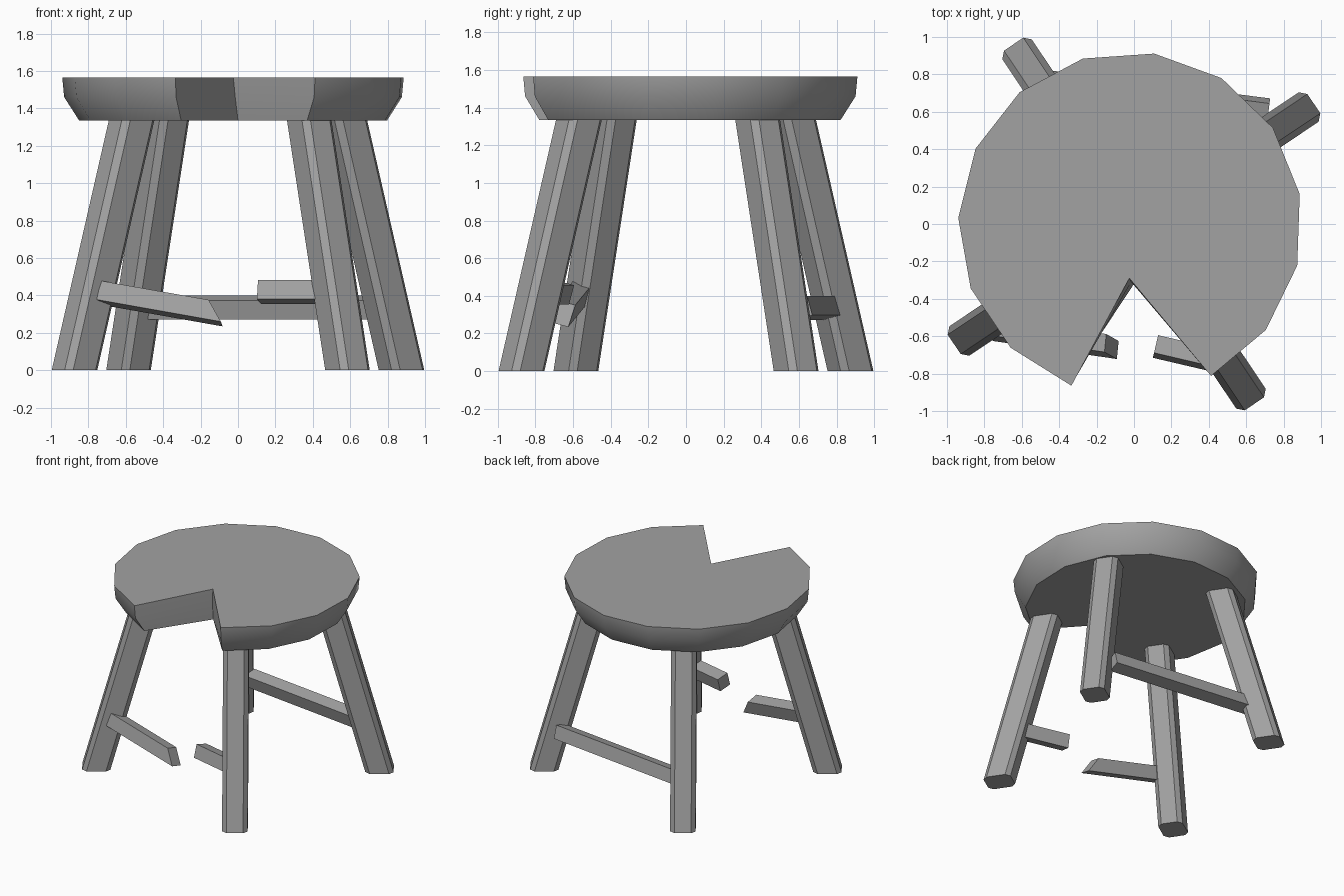
import bpy, bmesh, math
from mathutils import Vector, Matrix

cube = bpy.data.objects.get("Cube")
if cube:
    bpy.data.objects.remove(cube)

GREY = (0.36, 0.36, 0.36, 1)
mat = bpy.data.materials.new("grey_wood")
mat.use_nodes = True
mat.diffuse_color = GREY
mat.node_tree.nodes["Principled BSDF"].inputs["Base Color"].default_value = GREY


def loft(name, rings, smooth=None):
    """Skin a stack of equal-length rings and cap both ends."""
    bm = bmesh.new()
    loops = [[bm.verts.new(p) for p in ring] for ring in rings]
    n = len(loops[0])
    for a, b in zip(loops, loops[1:]):
        for i in range(n):
            j = (i + 1) % n
            bm.faces.new((a[i], a[j], b[j], b[i]))
    bm.faces.new(loops[0])
    bm.faces.new(loops[-1])
    bmesh.ops.recalc_face_normals(bm, faces=bm.faces)
    mesh = bpy.data.meshes.new(name)
    bm.to_mesh(mesh)
    bm.free()
    mesh.materials.append(mat)
    obj = bpy.data.objects.new(name, mesh)
    bpy.context.collection.objects.link(obj)
    if smooth:
        bpy.ops.object.select_all(action='DESELECT')
        obj.select_set(True)
        bpy.context.view_layer.objects.active = obj
        bpy.ops.object.shade_smooth_by_angle(angle=math.radians(smooth))
    return obj


# Seat: fifteen-sided disc with one rim corner replaced by a deep notch
def seat_ring(radius, z, notch):
    ring = []
    for k in range(15):
        a = math.radians(178 + 24 * k)
        ring.append((radius * math.cos(a) - 0.02, radius * math.sin(a), z))
    ring[4] = (*notch, z)
    return ring


seat = loft("seat", [
    seat_ring(0.83, 1.335, (0.0, -0.32)),
    seat_ring(0.91, 1.46, (-0.015, -0.31)),
    seat_ring(0.92, 1.565, (-0.025, -0.29)),
], smooth=45)


# Legs: splayed chamfered posts, a quarter turn apart
def leg_ring(angle, radius, z, w=0.095, d=0.105, c=0.033):
    corners = [(d, w - c), (d - c, w), (c - d, w), (-d, w - c),
               (-d, c - w), (c - d, -w), (d - c, -w), (d, c - w)]
    turn = Matrix.Rotation(angle, 3, 'Z')
    return [turn @ Vector((radius + u, v, z)) for u, v in corners]


for i, name in enumerate(["front_left", "back_left", "back_right", "front_right"]):
    angle = math.radians(-56.2 + 90 * i)
    loft(name + "_leg", [leg_ring(angle, 1.052, 0), leg_ring(angle, 0.667, 1.40)])


# Stretchers: square bars whose lower edge leans outward like the legs
def bar(name, start, end, out, skew=0.0, h=0.053, d=0.05, roll=15):
    start, end = Vector(start), Vector(end)
    axis = (end - start).normalized()
    side = axis.cross(Vector((0, 0, 1))).normalized()
    if side.y * out < 0:
        side.negate()
    up = Vector((0, 0, 1)) - axis * axis.z
    up.normalize()
    r = math.radians(roll)
    v = up * math.cos(r) - side * math.sin(r)
    u = side * math.cos(r) + up * math.sin(r)
    corners = [(-1, -1), (1, -1), (1, 1), (-1, 1)]
    rings = []
    for p, k in ((start, 0), (end, skew)):
        rings.append([p + u * d * a + v * h * b - axis * k * b for a, b in corners])
    return loft(name, rings)


bar("back_stretcher", (-0.50, 0.765, 0.335), (0.72, 0.61, 0.335), 1)
bar("broken_stretcher_right", (-0.74, -0.565, 0.415), (-0.12, -0.655, 0.305), -1, skew=0.045)
bar("broken_stretcher_left", (0.50, -0.745, 0.418), (0.115, -0.655, 0.418), -1)
